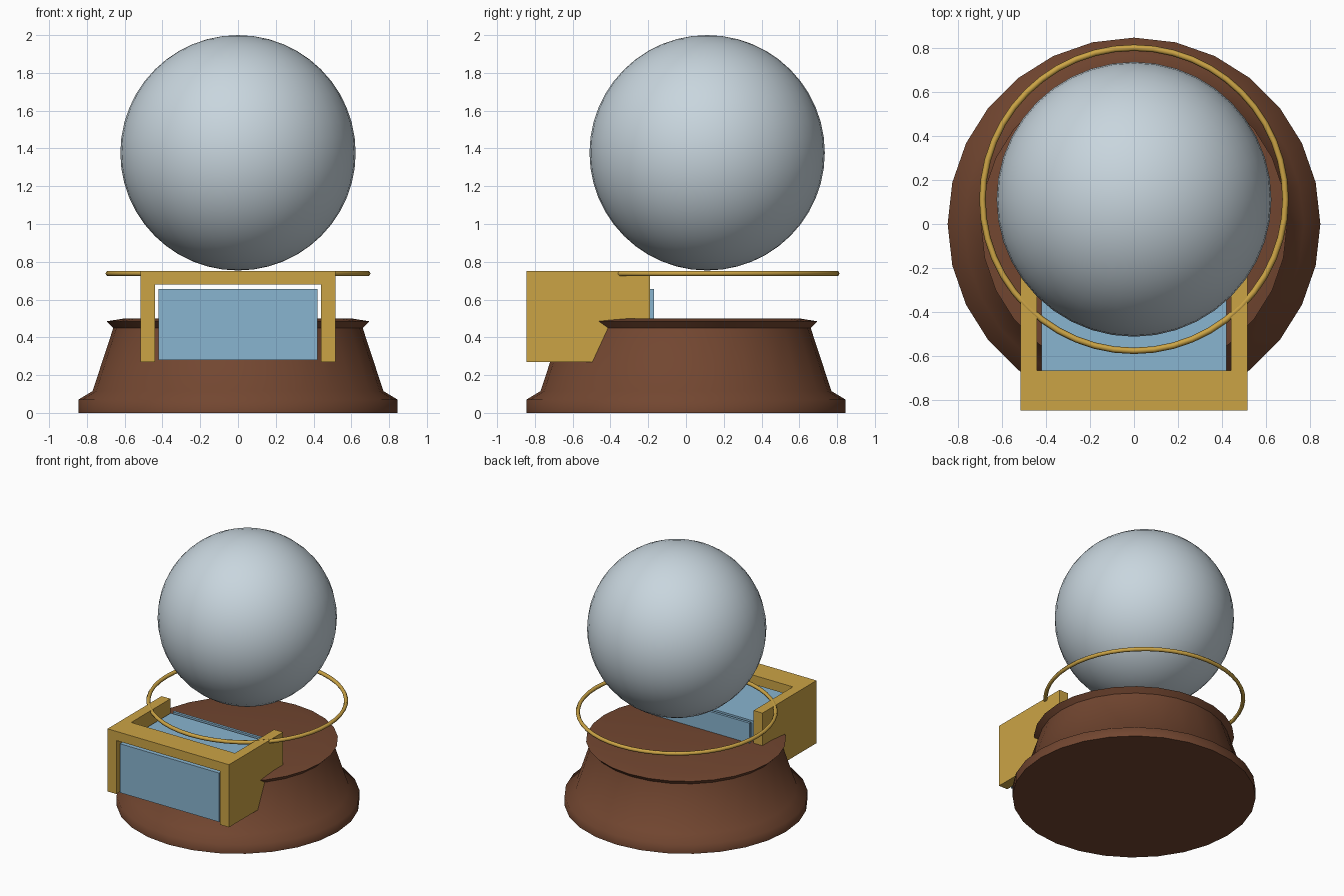
import bpy, bmesh, math
from mathutils import Vector, Matrix

cube = bpy.data.objects.get("Cube")
if cube:
    bpy.data.objects.remove(cube, do_unlink=True)


def material(name, rgb):
    mat = bpy.data.materials.new(name)
    mat.use_nodes = True
    color = (*rgb, 1)
    mat.diffuse_color = color
    mat.node_tree.nodes["Principled BSDF"].inputs["Base Color"].default_value = color
    return mat


wood = material("brown wood", (0.17, 0.062, 0.03))
brass = material("brass gold", (0.60, 0.37, 0.06))
blue = material("pale blue", (0.25, 0.46, 0.63))
glass = material("cloudy glass", (0.58, 0.67, 0.73))


def add_object(name, bm, mat, smooth_angle=None):
    bmesh.ops.recalc_face_normals(bm, faces=bm.faces[:])
    mesh = bpy.data.meshes.new(name)
    bm.to_mesh(mesh)
    bm.free()
    mesh.materials.append(mat)
    obj = bpy.data.objects.new(name, mesh)
    bpy.context.collection.objects.link(obj)
    if smooth_angle:
        bpy.ops.object.select_all(action="DESELECT")
        obj.select_set(True)
        bpy.context.view_layer.objects.active = obj
        bpy.ops.object.shade_smooth_by_angle(angle=math.radians(smooth_angle))
    return obj


def lathe(name, profile, segments, mat, center=(0, 0, 0), closed=False, angle=60):
    """Spin (radius, height) points around a vertical axis."""
    bm = bmesh.new()
    rings = []
    for r, z in profile:
        rings.append([bm.verts.new((center[0] + r * math.cos(a), center[1] + r * math.sin(a), center[2] + z))
                      for a in (math.tau * i / segments for i in range(segments))])
    pairs = list(zip(rings, rings[1:]))
    if closed:
        pairs.append((rings[-1], rings[0]))
    else:
        bm.faces.new(rings[0])
        bm.faces.new(rings[-1])
    for low, high in pairs:
        for i in range(segments):
            j = (i + 1) % segments
            bm.faces.new((low[i], low[j], high[j], high[i]))
    return add_object(name, bm, mat, angle)


def box(name, low, high, mat):
    low, high = Vector(low), Vector(high)
    bm = bmesh.new()
    bmesh.ops.create_cube(bm, size=1, matrix=Matrix.Translation((low + high) / 2) @ Matrix.Diagonal((*(high - low), 1)))
    return add_object(name, bm, mat)


# Turned wooden base with a flared foot and a rim
lathe("base", [(0.845, 0), (0.845, 0.07), (0.77, 0.115), (0.66, 0.45),
               (0.695, 0.485), (0.6, 0.5)], 28, wood)

# Floating globe
bm = bmesh.new()
bmesh.ops.create_uvsphere(bm, u_segments=40, v_segments=24, radius=0.623,
                          matrix=Matrix.Translation((0, 0.112, 1.377)))
add_object("globe", bm, glass, 60)

# Thin brass ring below the globe
tube = [(0.687 + 0.0145 * math.cos(math.tau * k / 6), 0.0145 * math.sin(math.tau * k / 6)) for k in range(6)]
lathe("brass_ring", tube, 48, brass, center=(0, 0.112, 0.738), closed=True, angle=70)

# Brass bracket: two side arms and a front top bar
for side, sign in (("left", 1), ("right", -1)):
    xs = sorted((sign * 0.44, sign * 0.515))
    box(f"{side}_bracket_arm", (xs[0], -0.845, 0.27), (xs[1], -0.19, 0.75), brass)
box("bracket_top_bar", (-0.44, -0.845, 0.68), (0.44, -0.665, 0.75), brass)

# Blue block inside the bracket, with a narrow groove before its back plate
box("blue_block", (-0.42, -0.83, 0.28), (0.42, -0.215, 0.655), blue)
box("blue_groove_floor", (-0.41, -0.215, 0.28), (0.41, -0.19, 0.635), blue)
box("blue_back_plate", (-0.42, -0.19, 0.28), (0.42, -0.17, 0.655), blue)
